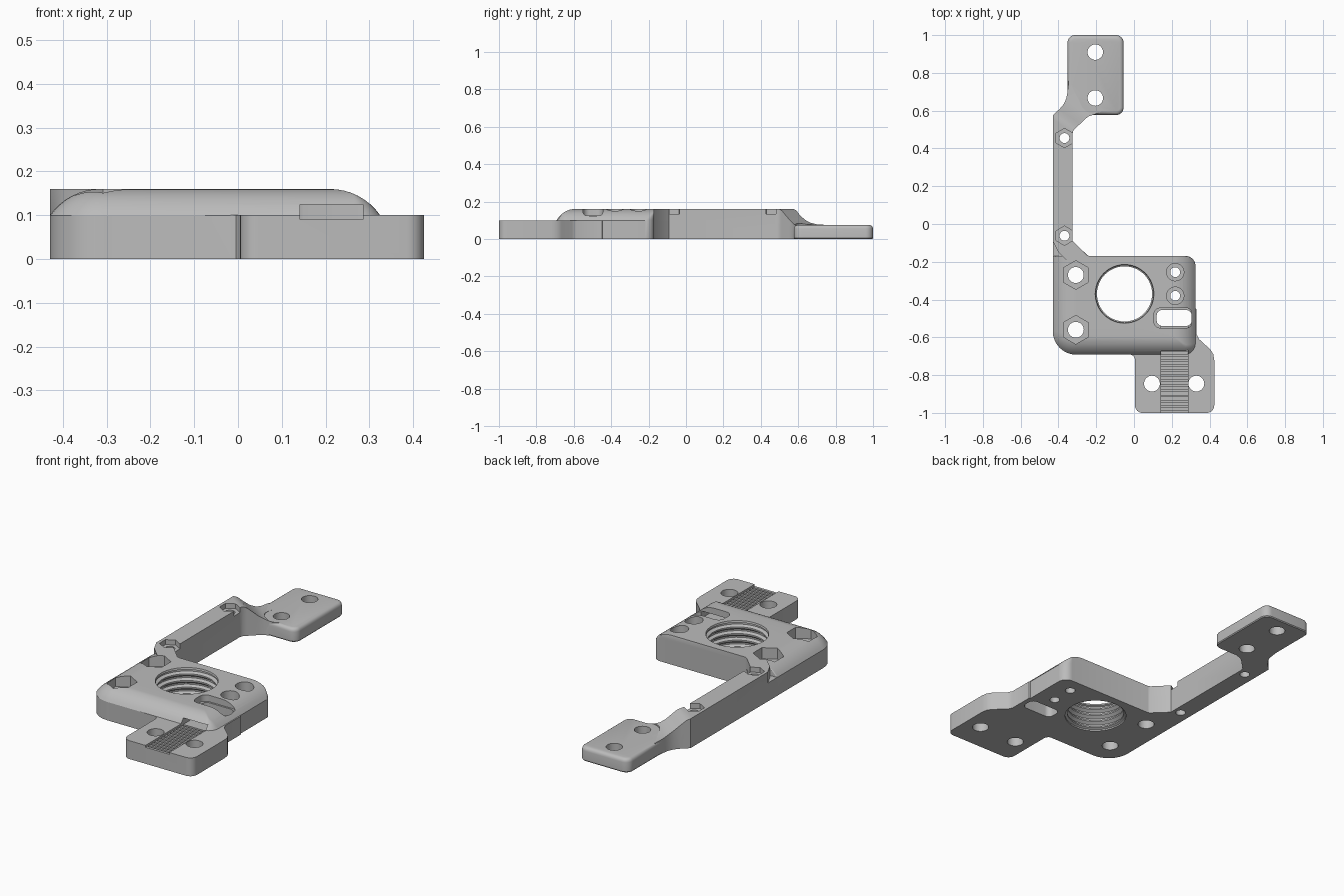
import bpy, bmesh, math

if "Cube" in bpy.data.objects:
    bpy.data.objects.remove(bpy.data.objects["Cube"])

grey = bpy.data.materials.new("light grey")
grey.diffuse_color = (0.5, 0.5, 0.5, 1)
grey.use_nodes = True
grey.node_tree.nodes["Principled BSDF"].inputs["Base Color"].default_value = grey.diffuse_color


def loft(name, rings):
    """Closed solid through rings of equal point count, capped at both ends."""
    bm = bmesh.new()
    vr = [[bm.verts.new(p) for p in r] for r in rings]
    n = len(vr[0])
    for a, b in zip(vr, vr[1:]):
        for i in range(n):
            j = (i + 1) % n
            bm.faces.new((a[i], a[j], b[j], b[i]))
    bm.faces.new(vr[0][::-1])
    bm.faces.new(vr[-1])
    bmesh.ops.recalc_face_normals(bm, faces=bm.faces)
    me = bpy.data.meshes.new(name)
    bm.to_mesh(me)
    bm.free()
    me.materials.append(grey)
    ob = bpy.data.objects.new(name, me)
    bpy.context.collection.objects.link(ob)
    return ob


def at(pts, z):
    return [(x, y, z) for x, y in pts]


def prism(name, pts, z0, z1):
    return loft(name, [at(pts, z0), at(pts, z1)])


def ngon(x, y, r, n, turn=0.0):
    return [(x + r * math.cos(turn + math.tau * i / n),
             y + r * math.sin(turn + math.tau * i / n)) for i in range(n)]


def round_rect(x0, x1, y0, y1, radii, seg=8):
    """Rounded rectangle; radii go back right, back left, front left, front right."""
    corners = [(x1, y1, -1, -1), (x0, y1, 1, -1), (x0, y0, 1, 1), (x1, y0, -1, 1)]
    pts = []
    for k, ((x, y, sx, sy), r) in enumerate(zip(corners, radii)):
        for i in range(seg + 1):
            a = math.pi / 2 * (k + i / seg)
            pts.append((x + sx * r + r * math.cos(a), y + sy * r + r * math.sin(a)))
    return pts


def boolean(target, tool, op):
    mod = target.modifiers.new("bool", 'BOOLEAN')
    mod.operation, mod.solver, mod.object = op, 'EXACT', tool
    bpy.context.view_layer.objects.active = target
    bpy.ops.object.modifier_apply(modifier=mod.name)
    bpy.data.objects.remove(tool)


# Main block: front and sides rounded over towards the top
def block_ring(d, z):
    radii = [max(r - d, 0.006) for r in (0.05, 0.01, 0.125, 0.06)]
    return at(round_rect(-0.43 + d, 0.325 - d, -0.692 + d * 0.85, -0.17, radii), z)


rings = [block_ring(0, 0)]
for i in range(9):
    t = 0.964 * (1 - i / 8)
    rings.append(block_ring(0.115 - 0.14 * math.sin(t), 0.16 - 0.14 * (1 - math.cos(t))))
bracket = loft("mounting_bracket", rings)

# Long arm: lower body and full-height body with a slanted root
arm_low = prism("arm_base", [(-0.43, -0.3), (-0.3, -0.3), (-0.24, -0.172), (-0.325, -0.09),
                             (-0.325, 0.1), (-0.43, 0.1)], 0, 0.1)
arm = prism("arm", [(-0.43, -0.09), (-0.40, -0.15), (-0.34, -0.21), (-0.23, -0.21),
                    (-0.23, -0.172), (-0.25, -0.165), (-0.325, -0.09),
                    (-0.325, 0.48), (-0.43, 0.56)], 0, 0.16)

# Connector sloping from the arm down to the back tab
stations = [(-0.43, 0.56, -0.325, 0.48, 0.16), (-0.43, 0.575, -0.32, 0.497, 0.16),
            (-0.415, 0.59, -0.305, 0.512, 0.152), (-0.395, 0.607, -0.285, 0.53, 0.13),
            (-0.372, 0.635, -0.262, 0.553, 0.103), (-0.358, 0.665, -0.24, 0.57, 0.087),
            (-0.352, 0.70, -0.215, 0.578, 0.078), (-0.345, 0.76, -0.16, 0.60, 0.0745)]
connector = loft("connector", [[(a, b, 0), (c, d, 0), (c, d, z), (a, b, z)]
                               for a, b, c, d, z in stations])

# Back tab with softened top edge
tab_rings = []
for d, z in [(0.004, 0), (0, 0.005), (0, 0.055), (0.002, 0.063), (0.006, 0.069),
             (0.012, 0.073), (0.02, 0.075)]:
    tab_rings.append(at(round_rect(-0.352 + d, -0.055 - d, 0.577 + d, 1 - d,
                                   (0.04 - d, 0.04 - d, 0.04 - d, 0.04 - d)), z))
back_tab = loft("back_tab", tab_rings)

# Front tab, flared where it meets the block
front = round_rect(0.005, 0.425, -1, -0.7, (0.01, 0.01, 0.04, 0.04))[18:]
front_tab = prism("front_tab", front + [
    (0.425, -0.72), (0.42, -0.69), (0.405, -0.665), (0.345, -0.61), (0.332, -0.585),
    (0.332, -0.45), (0.31, -0.44), (0.02, -0.6), (-0.02, -0.68), (-0.02, -0.691),
    (-0.004, -0.697), (0.005, -0.715)], 0, 0.1)

for part in (arm_low, arm, connector, back_tab, front_tab):
    boolean(bracket, part, 'UNION')

cutters = []

# Threaded bore
levels = [(-0.01, 0.158), (0.008, 0.158)]
for i in range(4):
    z = 0.014 + i * 0.036
    levels += [(z, 0.146), (z + 0.008, 0.146), (z + 0.016, 0.162), (z + 0.024, 0.162)]
levels += [(0.15, 0.153), (0.17, 0.158)]
cutters.append(loft("bore", [at(ngon(-0.05, -0.37, r, 48), z) for z, r in levels]))


# Through holes: x, y, radius
for x, y, r in [(-0.205, 0.91, 0.041), (-0.205, 0.667, 0.041), (0.095, -0.845, 0.042),
                (0.33, -0.845, 0.042), (-0.308, -0.27, 0.042), (-0.308, -0.56, 0.042),
                (-0.368, 0.455, 0.026), (-0.368, -0.062, 0.026),
                (0.218, -0.255, 0.026), (0.218, -0.38, 0.026)]:
    cutters.append(prism("hole", ngon(x, y, r, 32), -0.05, 0.3))

# Hexagonal nut pockets: x, y, radius, floor
for x, y, r, z in [(-0.308, -0.27, 0.076, 0.1), (-0.308, -0.56, 0.076, 0.1),
                   (-0.368, 0.455, 0.051, 0.133), (-0.368, -0.062, 0.051, 0.133)]:
    cutters.append(prism("nut_pocket", ngon(x, y, r, 6, math.pi / 6), z, 0.3))

# Round screw-head recesses, and head clearance on the back tab
for x, y, r, z in [(0.218, -0.255, 0.046, 0.1), (0.218, -0.38, 0.046, 0.1),
                   (-0.205, 0.667, 0.085, 0.0752)]:
    cutters.append(prism("head_recess", ngon(x, y, r, 32), z, 0.3))

# Strap slot with wider mouth, and the channel leading to it
cutters.append(prism("slot", round_rect(0.12, 0.305, -0.54, -0.455, [0.03] * 4), -0.05, 0.3))
cutters.append(prism("slot_mouth", round_rect(0.105, 0.312, -0.55, -0.445, [0.035] * 4),
                     0.125, 0.3))
cutters.append(prism("channel", [(0.142, -1.1), (0.286, -1.1), (0.286, -0.5), (0.142, -0.5)],
                     0.09, 0.125))

# Toothed grooves across the channel floor
for i in range(12):
    y = -0.985 + i * 0.027
    cutters.append(prism("tooth_groove", [(0.142, y), (0.286, y), (0.286, y + 0.014),
                                          (0.142, y + 0.014)], 0.078, 0.11))

for c in cutters:
    boolean(bracket, c, 'DIFFERENCE')

bpy.ops.object.select_all(action='DESELECT')
bracket.select_set(True)
bpy.context.view_layer.objects.active = bracket
bpy.ops.object.shade_smooth_by_angle(angle=math.radians(30))
